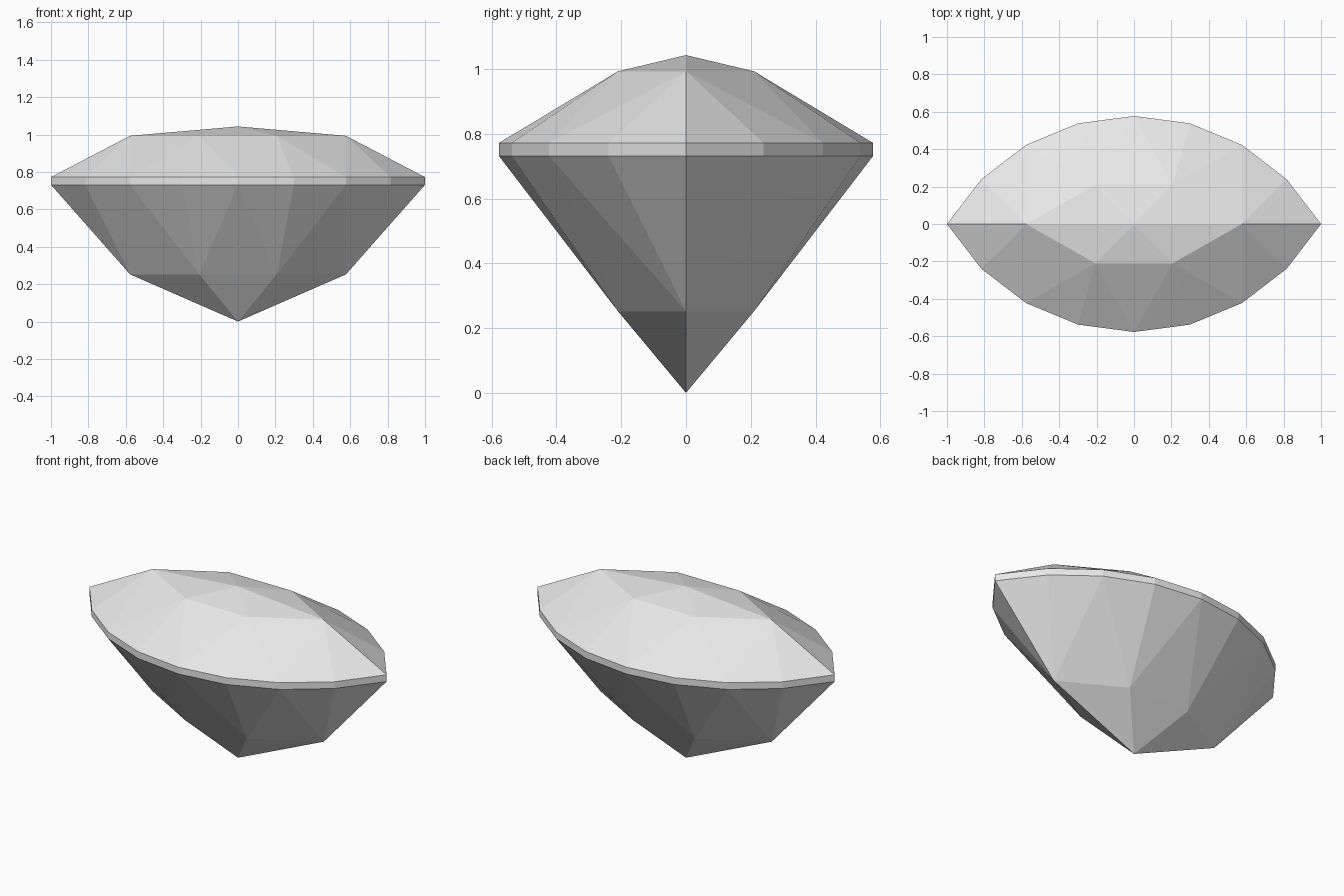
import bpy
import bmesh
import math

if "Cube" in bpy.data.objects:
    bpy.data.objects.remove(bpy.data.objects["Cube"], do_unlink=True)

# Single pale grey stone material
COLOUR = (0.8, 0.8, 0.8, 1.0)
stone = bpy.data.materials.new("pale_grey_stone")
stone.use_nodes = True
stone.diffuse_color = COLOUR
stone.node_tree.nodes["Principled BSDF"].inputs["Base Color"].default_value = COLOUR

# Marquise outline: two equal arcs meeting at a point on each end
RADIUS = 2 / math.sqrt(3)


def arc_point(i):
    side = 1 if i < 8 else -1
    a = math.radians(60 - 15 * (i % 8)) * side
    return RADIUS * math.sin(a), side * RADIUS * (math.cos(a) - 0.5)


outline = [arc_point(i) for i in range(16)]
hexagon = [(0.577, 0), (0.207, 0.21), (-0.207, 0.21),
           (-0.577, 0), (-0.207, -0.21), (0.207, -0.21)]

# Each hexagon corner fans out to this stretch of the outline
FAN_STARTS = [-2, 2, 4, 6, 10, 12, 14]

GIRDLE_LOW, GIRDLE_HIGH = 0.731, 0.772


def ring(bm, points, z):
    return [bm.verts.new((x, y, z)) for x, y in points]


def finish(bm, name, inside_z):
    # Turn every facet away from the middle of the stone
    bm.normal_update()
    for f in bm.faces:
        c = f.calc_center_median()
        c.z -= inside_z
        if f.normal.dot(c) < 0:
            f.normal_flip()
    mesh = bpy.data.meshes.new(name)
    bm.to_mesh(mesh)
    bm.free()
    mesh.materials.append(stone)
    obj = bpy.data.objects.new(name, mesh)
    bpy.context.collection.objects.link(obj)
    return obj


def faceted_cap(name, edge_z, hex_z, tip_z):
    bm = bmesh.new()
    outer = ring(bm, outline, edge_z)
    inner = ring(bm, hexagon, hex_z)
    tip = bm.verts.new((0, 0, tip_z))
    for k, corner in enumerate(inner):
        following = inner[(k + 1) % 6]
        for i in range(FAN_STARTS[k], FAN_STARTS[k + 1]):
            bm.faces.new((corner, outer[i % 16], outer[(i + 1) % 16]))
        bm.faces.new((corner, outer[FAN_STARTS[k + 1] % 16], following))
        bm.faces.new((corner, following, tip))
    return finish(bm, name, GIRDLE_LOW)


# Upper facets and lower facets
faceted_cap("crown", GIRDLE_HIGH, 0.993, 1.043)
faceted_cap("pavilion", GIRDLE_LOW, 0.252, 0)

# Thin upright band between them
bm = bmesh.new()
low = ring(bm, outline, GIRDLE_LOW)
high = ring(bm, outline, GIRDLE_HIGH)
for i in range(16):
    j = (i + 1) % 16
    bm.faces.new((low[i], low[j], high[j], high[i]))
finish(bm, "girdle", GIRDLE_LOW)
